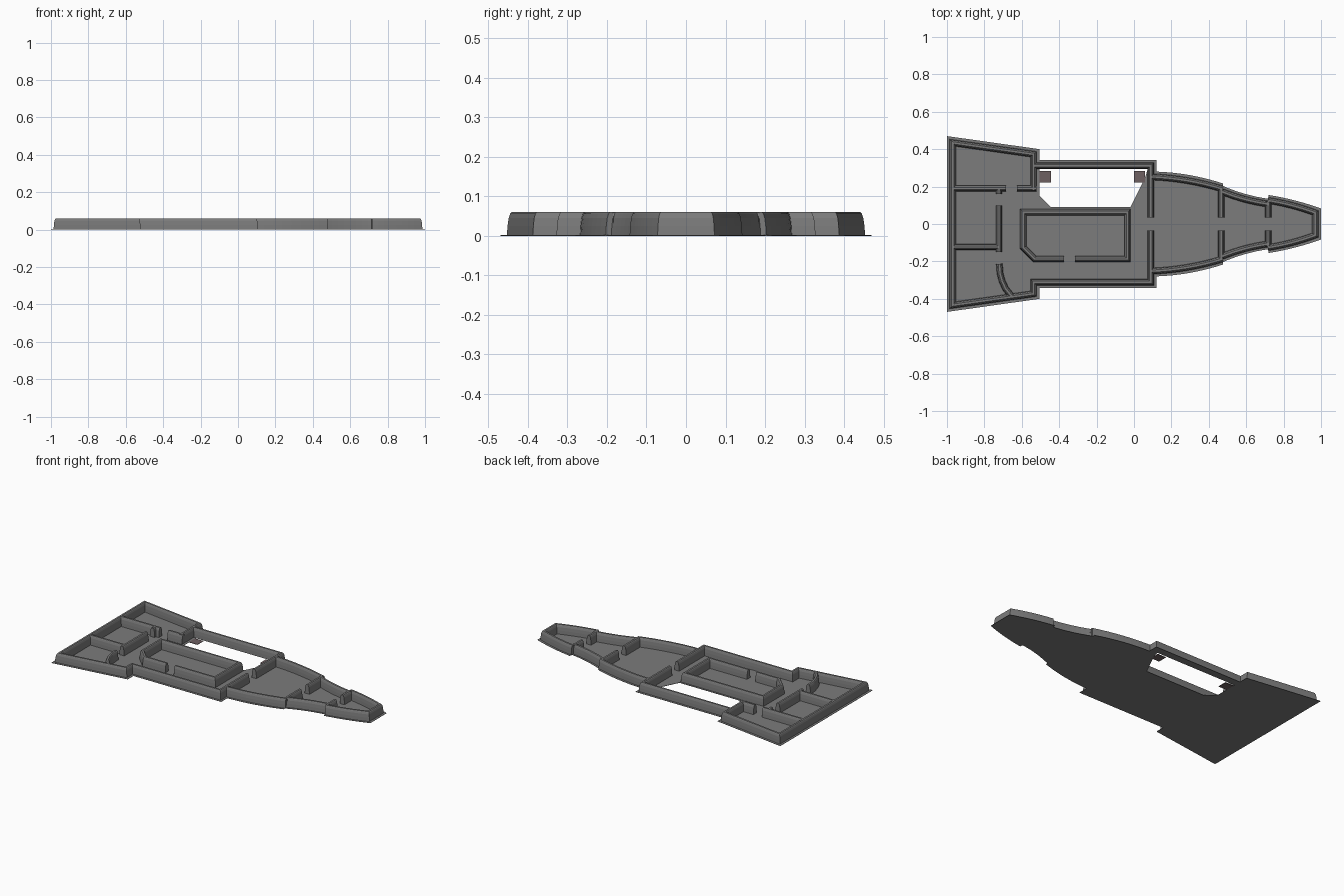
import bpy, bmesh
from mathutils import Vector

if "Cube" in bpy.data.objects:
    bpy.data.objects.remove(bpy.data.objects["Cube"])


def material(name, col):
    m = bpy.data.materials.new(name)
    m.diffuse_color = (*col, 1)
    m.use_nodes = True
    m.node_tree.nodes["Principled BSDF"].inputs["Base Color"].default_value = m.diffuse_color
    return m


GREY = material("hull_grey", (0.2, 0.2, 0.2))
BROWN = material("pad_brown", (0.155, 0.115, 0.12))


def finish(bm, name, mat):
    bmesh.ops.recalc_face_normals(bm, faces=bm.faces)
    me = bpy.data.meshes.new(name)
    bm.to_mesh(me)
    bm.free()
    me.materials.append(mat)
    ob = bpy.data.objects.new(name, me)
    bpy.context.collection.objects.link(ob)
    return ob


def bow(a, b, bulge, n=8):
    """Shallow curve from a to b, bulging in y."""
    return [(a[0] + (b[0] - a[0]) * t, a[1] + (b[1] - a[1]) * t + 4 * bulge * t * (1 - t))
            for t in (i / n for i in range(n + 1))]


def flip(pts):
    return [(x, -y) for x, y in pts]


# Wall cross-section: wide foot, rounded shoulders, narrow flat top
HALF = [(0.017, 0), (0.0155, 0.025), (0.013, 0.045), (0.0095, 0.056), (0.006, 0.06)]
PROFILE = HALF + [(-o, z) for o, z in reversed(HALF)]


def wall(name, pts, closed=False):
    """Sweep the wall profile along a path with mitred corners."""
    p = [Vector(q) for q in pts]
    n = len(p)
    bm = bmesh.new()
    rings = []
    for i in range(n):
        a = p[i] - p[i - 1] if (closed or i > 0) else p[1] - p[0]
        b = p[(i + 1) % n] - p[i] if (closed or i < n - 1) else a
        na, nb = Vector((-a.y, a.x)).normalized(), Vector((-b.y, b.x)).normalized()
        m = (na + nb) / (1 + na.dot(nb))
        rings.append([bm.verts.new((p[i].x + m.x * o, p[i].y + m.y * o, z)) for o, z in PROFILE])
    k = len(PROFILE)
    for i in range(n if closed else n - 1):
        r, s = rings[i], rings[(i + 1) % n]
        for j in range(k):
            bm.faces.new((r[j], r[(j + 1) % k], s[(j + 1) % k], s[j]))
    if not closed:
        bm.faces.new(rings[0])
        bm.faces.new(rings[-1])
    return finish(bm, name, GREY)


# Floor sheet with its thin outer lip and the open side bay
side = ([(-1, 0.47), (-0.505, 0.4), (-0.505, 0.342), (0.12, 0.342)]
        + bow((0.12, 0.28), (0.475, 0.217), 0.013)
        + bow((0.476, 0.203), (0.719, 0.135), -0.009)
        + bow((0.72, 0.155), (1, 0.083), 0.007))
outline = side + flip(side)[::-1]
bay = [(-0.505, 0.3), (-0.505, 0.15), (-0.447, 0.092), (-0.018, 0.092), (0.06, 0.25), (0.075, 0.3)]
bm = bmesh.new()
edges = []
for loop in (outline, bay):
    vs = [bm.verts.new((x, y, 0)) for x, y in loop]
    edges += [bm.edges.new((vs[i - 1], vs[i])) for i in range(len(vs))]
bmesh.ops.triangle_fill(bm, edges=edges, use_beauty=True, normal=(0, 0, 1))
ext = bmesh.ops.extrude_face_region(bm, geom=bm.faces[:])
bmesh.ops.translate(bm, verts=[g for g in ext["geom"] if isinstance(g, bmesh.types.BMVert)],
                    vec=(0, 0, 0.002))
finish(bm, "floor", GREY)

# Outer aft walls
wall("bay_outer_wall", [(0.09, 0.035), (0.09, 0.311), (-0.537, 0.311)])
wall("stern_outer_wall", [(-0.537, 0.18), (-0.537, 0.373), (-0.969, 0.434), (-0.969, -0.434),
                          (-0.537, -0.373), (-0.537, -0.311), (0.09, -0.311), (0.09, -0.035)])

# Outer bow walls and their cross bulkheads, both sides
for tag, f in (("left", lambda q: q), ("right", flip)):
    wall("bow_rear_wall_" + tag, f(bow((0.09, 0.252), (0.475, 0.187), 0.013)))
    wall("bow_middle_wall_" + tag, f(bow((0.465, 0.175), (0.725, 0.106), -0.009)))
    wall("bow_front_wall_" + tag, f(bow((0.715, 0.126), (0.969, 0.06), 0.007) + [(0.969, 0)]))
    wall("bulkhead_rear_" + tag, f([(0.467, 0.185), (0.467, 0.035)]))
    wall("bulkhead_front_" + tag, f([(0.717, 0.12), (0.717, 0.035)]))

# Stern room partitions
for name, pts in {
    "partition_upper": [(-0.965, 0.19), (-0.685, 0.19)],
    "partition_doorway": [(-0.625, 0.19), (-0.52, 0.19)],
    "partition_stub": [(-0.722, 0.19), (-0.722, 0.16)],
    "partition_middle": [(-0.722, 0.098), (-0.722, -0.15)],
    "partition_lower": [(-0.965, -0.123), (-0.722, -0.123)],
    "partition_curved": [(-0.72, -0.213), (-0.716, -0.265), (-0.705, -0.305),
                         (-0.687, -0.345), (-0.655, -0.385)],
    "central_room_wall": [(-0.315, -0.187), (-0.035, -0.187), (-0.035, 0.063), (-0.592, 0.063),
                          (-0.592, -0.125), (-0.53, -0.187), (-0.375, -0.187)],
}.items():
    wall(name, pts)

# Brown pads at the bay corners
for i, x in enumerate((-0.475, 0.03)):
    bm = bmesh.new()
    bmesh.ops.create_cube(bm, size=1)
    for v in bm.verts:
        v.co = (x + v.co.x * 0.06, 0.253 + v.co.y * 0.06, 0.0015 + v.co.z * 0.003)
    finish(bm, f"bay_pad_{i + 1}", BROWN)
